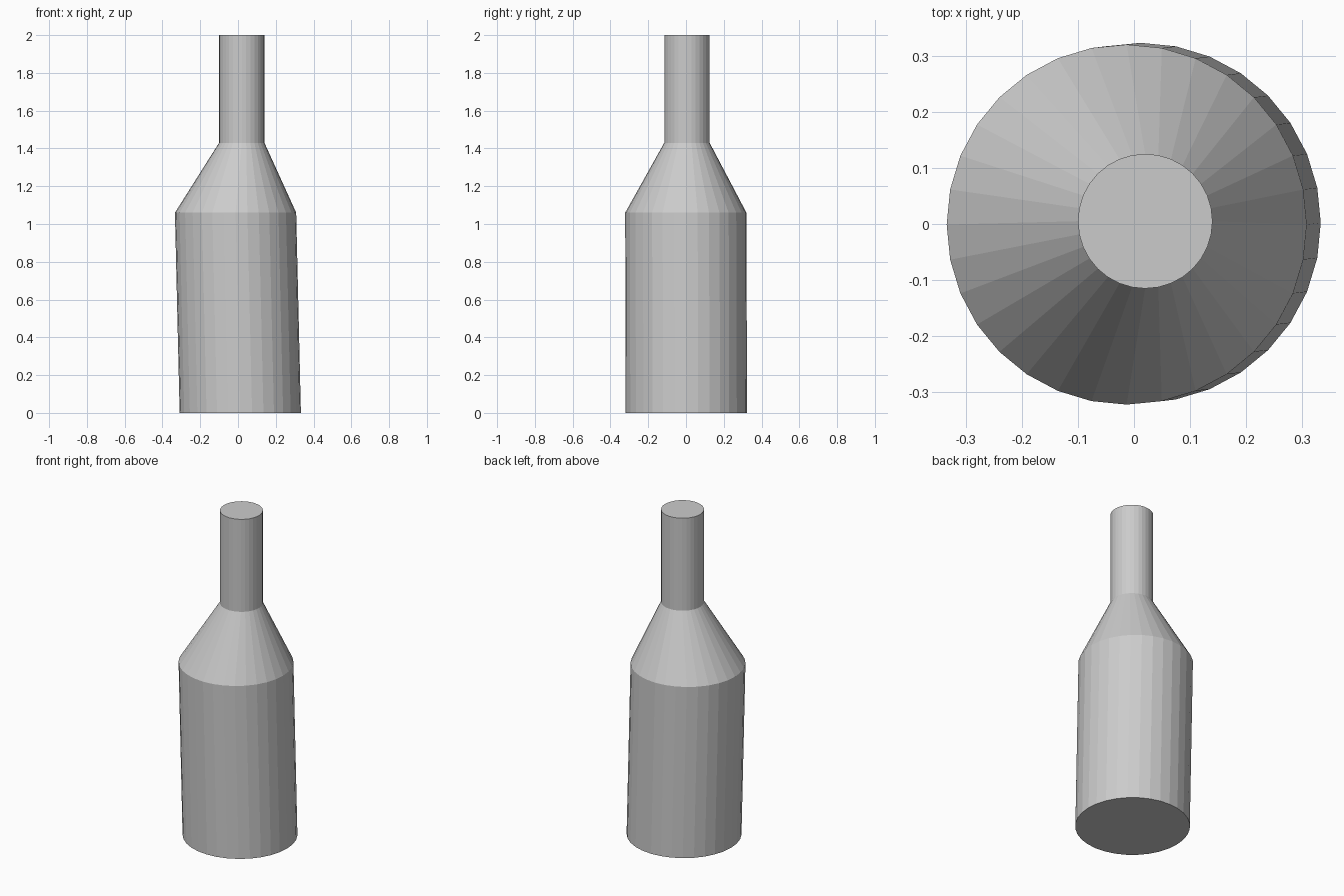
import bpy, bmesh
from math import cos, sin, tau

if "Cube" in bpy.data.objects:
    bpy.data.objects.remove(bpy.data.objects["Cube"])

SIDES = 32


def loft(name, rings):
    """Flat-faced capped solid through (centre x, centre y, z, radius) rings."""
    bm = bmesh.new()
    loops = [[bm.verts.new((cx + r * cos(tau * i / SIDES),
                            cy + r * sin(tau * i / SIDES), z))
              for i in range(SIDES)] for cx, cy, z, r in rings]
    for low, high in zip(loops, loops[1:]):
        for i in range(SIDES):
            j = (i + 1) % SIDES
            bm.faces.new((low[i], low[j], high[j], high[i]))
    bm.faces.new(loops[0][::-1])
    bm.faces.new(loops[-1])
    mesh = bpy.data.meshes.new(name)
    bm.to_mesh(mesh)
    bm.free()
    obj = bpy.data.objects.new(name, mesh)
    bpy.context.collection.objects.link(obj)
    return obj


# Slightly leaning body, sloped shoulder and straight off-centre neck
loft("bottle", [
    (0.012, 0.002, 0.0, 0.321),
    (-0.013, -0.001, 1.06, 0.321),
    (0.02, 0.005, 1.43, 0.12),
    (0.02, 0.005, 2.0, 0.12),
])
